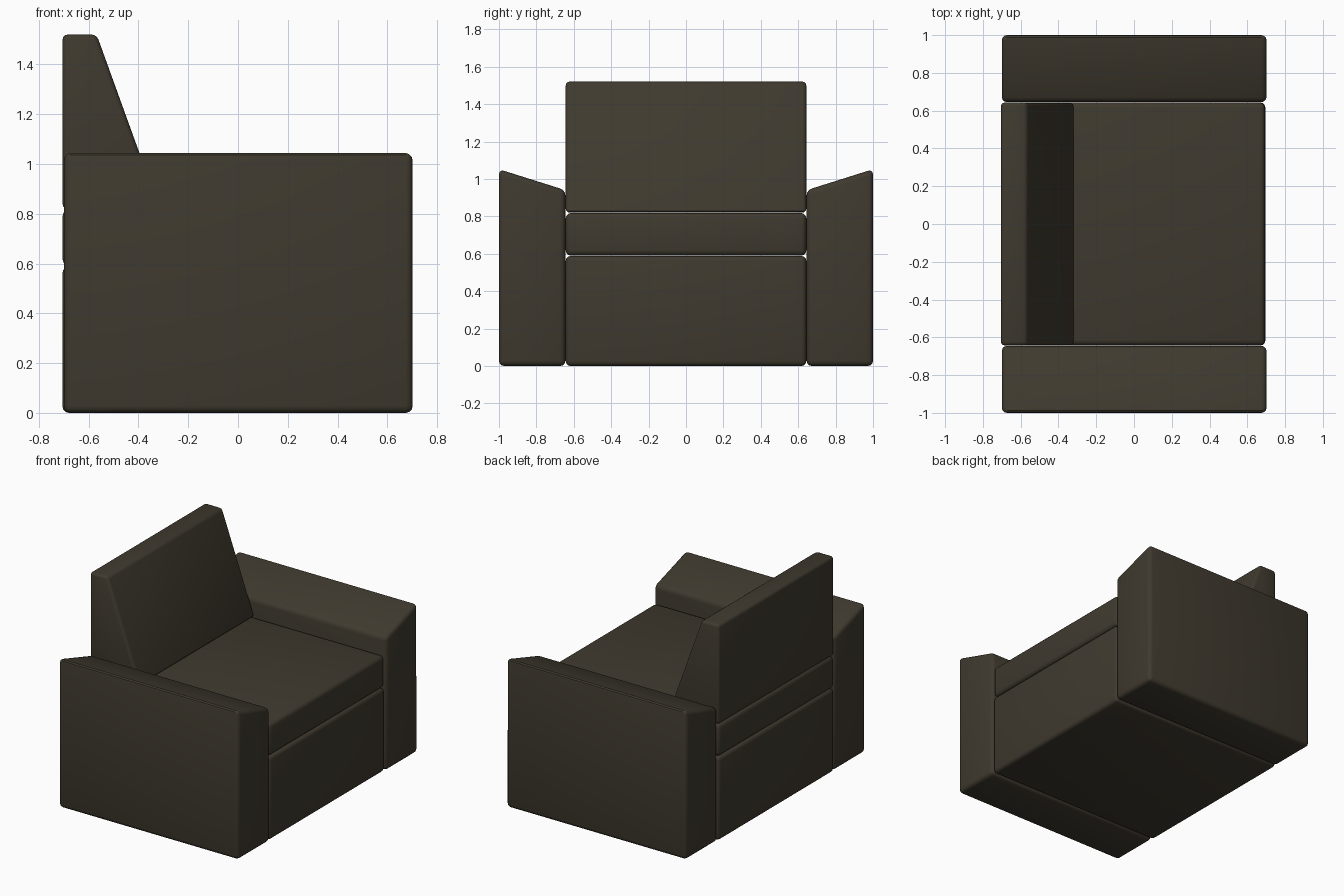
import bpy, bmesh
from mathutils import Vector

if "Cube" in bpy.data.objects:
    bpy.data.objects.remove(bpy.data.objects["Cube"])

fabric = bpy.data.materials.new("dark_fabric")
fabric.diffuse_color = (0.05, 0.042, 0.028, 1)
fabric.use_nodes = True
fabric.node_tree.nodes["Principled BSDF"].inputs["Base Color"].default_value = fabric.diffuse_color


def prism(name, profile, extrude, bevel):
    """Extrude a closed planar profile and round its edges."""
    bm = bmesh.new()
    face = bm.faces.new([bm.verts.new(p) for p in profile])
    ext = bmesh.ops.extrude_face_region(bm, geom=[face])
    moved = [v for v in ext["geom"] if isinstance(v, bmesh.types.BMVert)]
    bmesh.ops.translate(bm, verts=moved, vec=Vector(extrude))
    bmesh.ops.recalc_face_normals(bm, faces=bm.faces)
    mesh = bpy.data.meshes.new(name)
    bm.to_mesh(mesh)
    bm.free()
    mesh.materials.append(fabric)
    obj = bpy.data.objects.new(name, mesh)
    bpy.context.collection.objects.link(obj)
    mod = obj.modifiers.new("rounded_edges", "BEVEL")
    mod.width = bevel
    mod.segments = 3
    mod.limit_method = "NONE"
    bpy.ops.object.select_all(action="DESELECT")
    obj.select_set(True)
    bpy.context.view_layer.objects.active = obj
    bpy.ops.object.modifier_apply(modifier=mod.name)
    bpy.ops.object.shade_smooth_by_angle()
    return obj


def side_profile(points):
    return [(x, -0.643, z) for x, z in points]


WIDTH = (0, 1.286, 0)

# Base block and seat cushion
prism("base", side_profile([(-0.705, 0), (0.695, 0), (0.695, 0.588), (-0.705, 0.588)]), WIDTH, 0.025)
prism("seat_cushion", side_profile([(-0.705, 0.59), (0.693, 0.59), (0.693, 0.818), (-0.705, 0.818)]), WIDTH, 0.028)

# Wedge-shaped backrest
prism("backrest", side_profile([(-0.705, 0.82), (-0.315, 0.82), (-0.568, 1.52), (-0.705, 1.52)]), WIDTH, 0.02)

# Armrests with tops sloping down towards the seat
for side, name in ((-1, "arm_front"), (1, "arm_rear")):
    outline = [(0.645, 0), (1.0, 0), (1.0, 1.052), (0.645, 0.94)]
    prism(name, [(-0.70, side * y, z) for y, z in outline], (1.402, 0, 0), 0.028)
